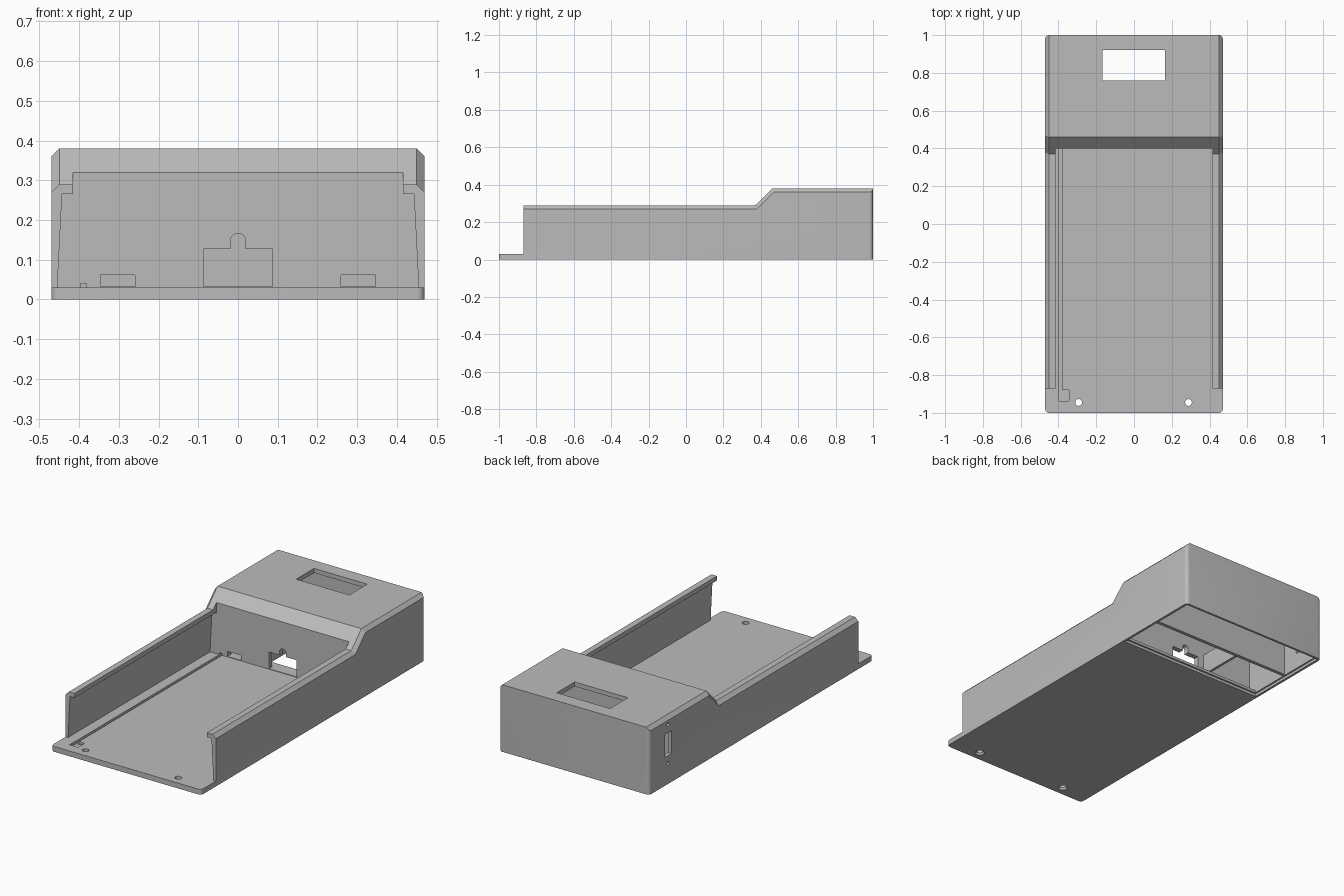
import bpy, bmesh
from math import radians

if "Cube" in bpy.data.objects:
    bpy.data.objects.remove(bpy.data.objects["Cube"])

grey = bpy.data.materials.new("plain_grey")
grey.use_nodes = True
colour = (0.5, 0.5, 0.5, 1)
grey.diffuse_color = colour
grey.node_tree.nodes["Principled BSDF"].inputs["Base Color"].default_value = colour


def make_object(name, bm):
    bmesh.ops.recalc_face_normals(bm, faces=bm.faces[:])
    mesh = bpy.data.meshes.new(name)
    bm.to_mesh(mesh)
    bm.free()
    mesh.materials.append(grey)
    obj = bpy.data.objects.new(name, mesh)
    bpy.context.collection.objects.link(obj)
    return obj


def prism(points, axis, lo, hi):
    """Extrude a 2D outline along x (outline in y, z) or y (outline in x, z)."""
    bm = bmesh.new()
    place = (lambda a, b: (lo, a, b)) if axis == "x" else (lambda a, b: (a, lo, b))
    face = bm.faces.new([bm.verts.new(place(a, b)) for a, b in points])
    moved = bmesh.ops.extrude_face_region(bm, geom=[face])["geom"]
    shift = (hi - lo, 0, 0) if axis == "x" else (0, hi - lo, 0)
    bmesh.ops.translate(bm, vec=shift, verts=[g for g in moved if isinstance(g, bmesh.types.BMVert)])
    bmesh.ops.recalc_face_normals(bm, faces=bm.faces[:])
    return bm


def box(name, x0, x1, y0, y1, z0, z1):
    return make_object(name, prism([(x0, z0), (x1, z0), (x1, z1), (x0, z1)], "y", y0, y1))


def cylinder(name, location, r1, r2, depth, axis="z"):
    bm = bmesh.new()
    bmesh.ops.create_cone(bm, cap_ends=True, segments=24, radius1=r1, radius2=r2, depth=depth)
    obj = make_object(name, bm)
    obj.location = location
    if axis == "x":
        obj.rotation_euler.y = radians(90)
    elif axis == "y":
        obj.rotation_euler.x = radians(90)
    return obj


def bevel(bm, test, size, segments):
    edges = [e for e in bm.edges if test(*[v.co for v in e.verts])]
    bmesh.ops.bevel(bm, geom=edges, offset=size, segments=segments, profile=0.5,
                    affect="EDGES", clamp_overlap=True)


# Case body: one side outline with low tongue, rails, slope and raised housing
W = 0.47
outline = [(-1, 0), (1, 0), (1, 0.38), (0.46, 0.38), (0.37, 0.29),
           (-0.87, 0.29), (-0.87, 0.03), (-1, 0.03)]
bm = prism(outline, "x", -W, W)
# Chamfer along the long top edges
bevel(bm, lambda a, b: abs(a.x - b.x) < 0.01 and min(a.z, b.z) > 0.2
      and abs(a.y - b.y) > 0.01, 0.02, 1)
# Rounded upright corners at both ends, then the rear top edge
bevel(bm, lambda a, b: abs(a.z - b.z) > 0.01 and abs(a.x - b.x) < 0.001
      and min(abs(a.y), abs(b.y)) > 0.99, 0.028, 5)
bevel(bm, lambda a, b: min(a.y, b.y) > 0.99 and min(a.z, b.z) > 0.37
      and abs(a.x - b.x) > 0.5, 0.018, 4)
body = make_object("case_body", bm)

cutters = []

# Sliding channel with tapered sides and overhanging rails
half = [(0.455, 0.03), (0.443, 0.265), (0.415, 0.265), (0.415, 0.5)]
channel = half + [(-x, z) for x, z in reversed(half)]
cutters.append(make_object("channel_cutter", prism(channel, "y", -1.2, 0.40)))

# Housing cavity, open underneath, with a shallow lid rebate
cavity = [(0.48, -0.1), (0.98, -0.1), (0.98, 0.355), (0.47, 0.355),
          (0.43, 0.315), (0.43, 0.03), (0.48, 0.03)]
cutters.append(make_object("cavity_cutter", prism(cavity, "x", -0.447, 0.447)))
cutters.append(box("lid_rebate_cutter", -0.456, 0.456, 0.47, 0.987, -0.1, 0.015))

# Display window in the housing top
cutters.append(box("window_cutter", -0.168, 0.165, 0.76, 0.92, 0.3, 0.5))

# Openings in the dividing wall
cutters.append(box("plug_cutter", -0.087, 0.087, 0.37, 0.46, 0.033, 0.127))
cutters.append(box("plug_neck_cutter", -0.019, 0.019, 0.37, 0.46, 0.1, 0.147))
cutters.append(cylinder("plug_arch_cutter", (0, 0.415, 0.147), 0.0195, 0.0195, 0.09, "y"))
for name, x in (("right", -0.303), ("left", 0.303)):
    cutters.append(box(name + "_slot_cutter", x - 0.043, x + 0.043, 0.37, 0.46, 0.033, 0.061))

# Cable groove along the floor with its end pocket
cutters.append(box("groove_cutter", -0.397, -0.381, -0.9, 0.46, 0.016, 0.04))
cutters.append(box("groove_pocket_cutter", -0.398, -0.345, -0.938, -0.88, 0.014, 0.06))

# Countersunk screw holes in the tongue
for name, x in (("right", -0.293), ("left", 0.288)):
    cutters.append(cylinder(name + "_screw_cutter", (x, -0.945, 0.02), 0.018, 0.018, 0.2))
    cutters.append(cylinder(name + "_sink_cutter", (x, -0.945, 0.0), 0.037, 0.015, 0.03))

# Switch slot and its two fixing holes in the right wall
cutters.append(box("switch_cutter", -0.6, -0.4, 0.80, 0.86, 0.16, 0.29))
for name, z in (("lower", 0.115), ("upper", 0.335)):
    cutters.append(cylinder(name + "_switch_hole_cutter", (-0.46, 0.83, z), 0.01, 0.01, 0.08, "x"))

# Catch notches in the rear rim
for name, x in (("right", -0.3), ("left", 0.0)):
    cutters.append(box(name + "_catch_cutter", x - 0.03, x + 0.03, 0.97, 0.992, 0.025, 0.045))

for cutter in cutters:
    mod = body.modifiers.new(cutter.name, "BOOLEAN")
    mod.operation = "DIFFERENCE"
    mod.solver = "EXACT"
    mod.object = cutter

# Apply the cuts and discard the cutters
bpy.context.view_layer.update()
depsgraph = bpy.context.evaluated_depsgraph_get()
finished = bpy.data.meshes.new_from_object(body.evaluated_get(depsgraph))
body.modifiers.clear()
body.data = finished
for cutter in cutters:
    bpy.data.objects.remove(cutter)

# Inner dividers of the housing
box("cross_divider", -0.45, 0.45, 0.705, 0.725, 0.02, 0.358)
box("inner_rib", -0.14, -0.125, 0.425, 0.71, 0.03, 0.15)

bpy.ops.object.select_all(action="DESELECT")
body.select_set(True)
bpy.context.view_layer.objects.active = body
bpy.ops.object.shade_smooth_by_angle(angle=radians(30))
